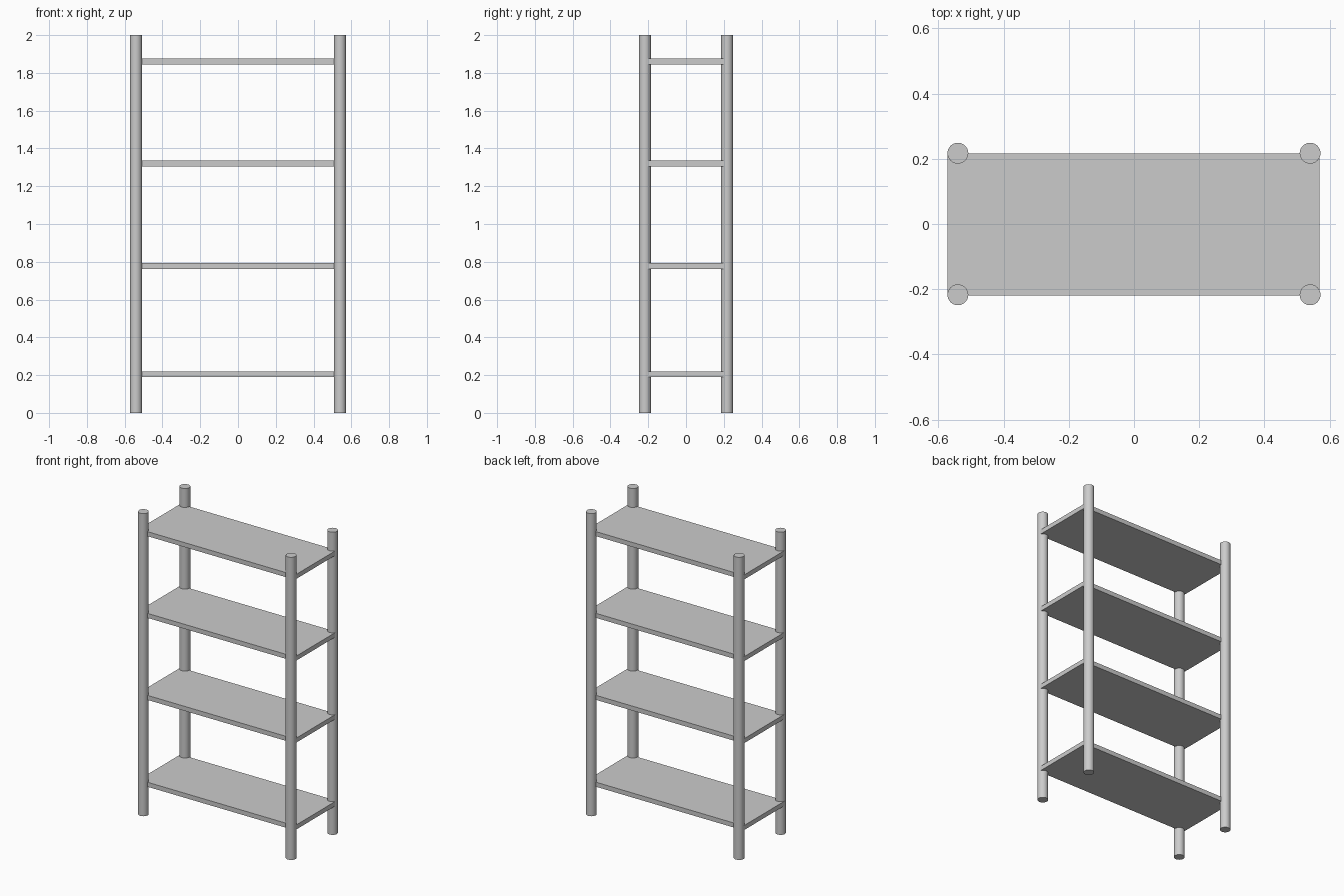
import bpy

if "Cube" in bpy.data.objects:
    bpy.data.objects.remove(bpy.data.objects["Cube"])

POST_X, POST_Y, POST_R, HEIGHT = 0.54, 0.217, 0.032, 2.0


def add_post(name, x, y):
    bpy.ops.mesh.primitive_cylinder_add(vertices=32, radius=POST_R, depth=HEIGHT,
                                        location=(x, y, HEIGHT / 2))
    bpy.context.object.name = name
    bpy.ops.object.shade_smooth_by_angle()


def add_shelf(name, z):
    bpy.ops.mesh.primitive_cube_add(size=1, location=(-0.002, -0.001, z))
    ob = bpy.context.object
    ob.name = name
    ob.scale = (1.141, 0.435, 0.03)
    bpy.ops.object.transform_apply(location=False, rotation=False, scale=True)


# Four round corner posts
for depth_name, sy in (("front", -1), ("back", 1)):
    for side_name, sx in (("left", -1), ("right", 1)):
        add_post(f"{depth_name}_{side_name}_post", sx * POST_X, sy * POST_Y)

# Four flat shelves let into the posts
for i, z in enumerate((0.204, 0.778, 1.32, 1.86), 1):
    add_shelf(f"shelf_{i}", z)
